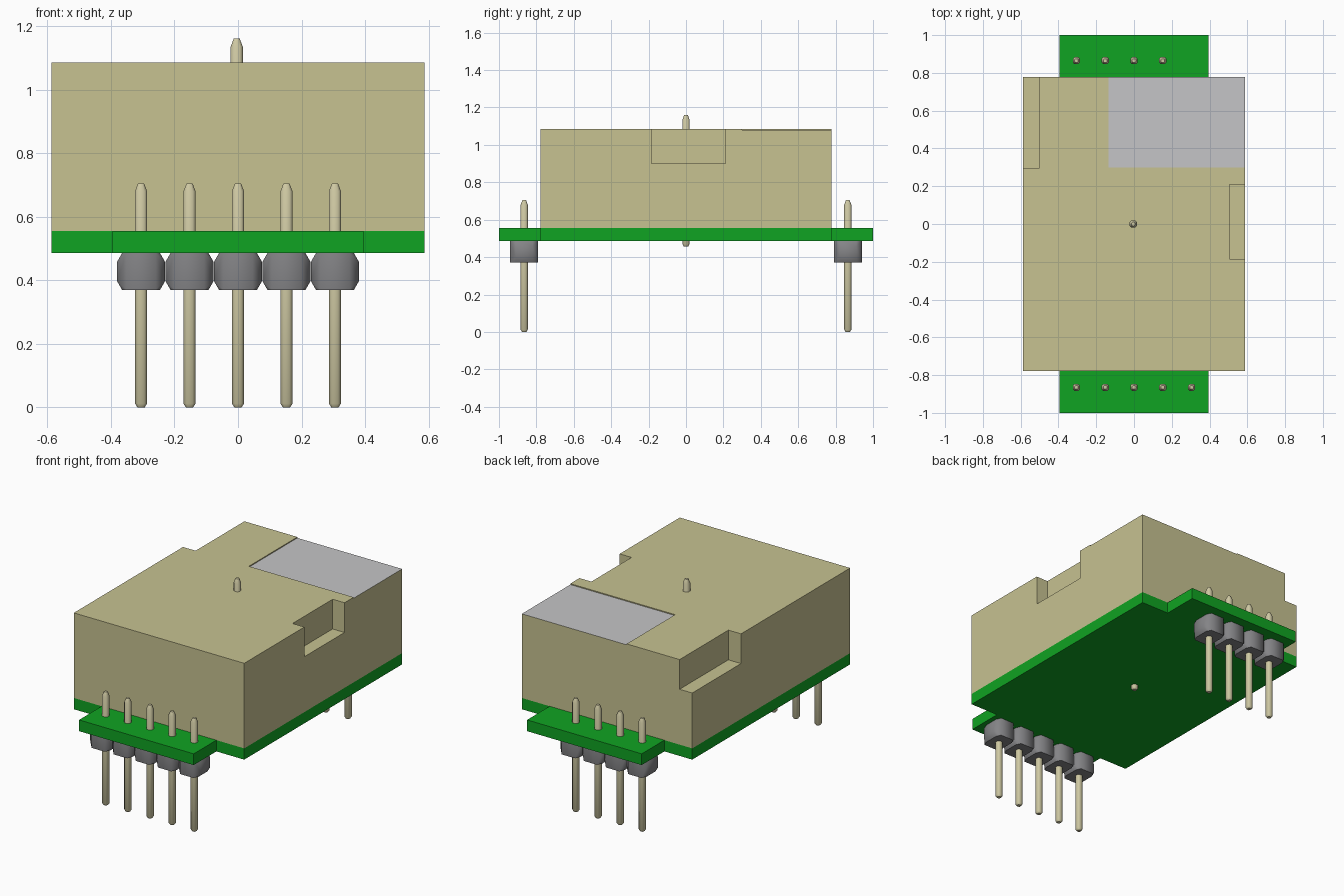
import bpy, bmesh, math
from mathutils import Vector

if "Cube" in bpy.data.objects:
    bpy.data.objects.remove(bpy.data.objects["Cube"])


def material(name, rgb):
    m = bpy.data.materials.new(name)
    m.diffuse_color = (*rgb, 1)
    m.use_nodes = True
    m.node_tree.nodes["Principled BSDF"].inputs["Base Color"].default_value = m.diffuse_color
    return m


TAN = material("tan_housing", (0.57, 0.54, 0.285))
GREEN = material("green_board", (0.005, 0.366, 0.016))
SILVER = material("light_grey_label", (0.56, 0.56, 0.57))
GREY = material("dark_grey_plastic", (0.23, 0.23, 0.24))
PIN = material("pale_gold_pin", (0.63, 0.59, 0.37))


def finish(name, bm, *mats):
    bmesh.ops.recalc_face_normals(bm, faces=bm.faces[:])
    me = bpy.data.meshes.new(name)
    bm.to_mesh(me)
    bm.free()
    for m in mats:
        me.materials.append(m)
    ob = bpy.data.objects.new(name, me)
    bpy.context.collection.objects.link(ob)
    return ob


def smooth(ob, angle):
    bpy.ops.object.select_all(action='DESELECT')
    ob.select_set(True)
    bpy.context.view_layer.objects.active = ob
    bpy.ops.object.shade_smooth_by_angle(angle=math.radians(angle))


def prism(name, outline, z0, z1, *mats):
    bm = bmesh.new()
    face = bm.faces.new([bm.verts.new((x, y, z0)) for x, y in outline])
    ext = bmesh.ops.extrude_face_region(bm, geom=[face], use_keep_orig=True)
    for v in ext["geom"]:
        if isinstance(v, bmesh.types.BMVert):
            v.co.z = z1
    return finish(name, bm, *mats)


def rect(x0, x1, y0, y1):
    return [(x0, y0), (x1, y0), (x1, y1), (x0, y1)]


# circuit board: a plus-like outline with a narrow tab at each end
W, L, T = 0.587, 0.777, 0.395
quarter = [(W, L), (T, L), (T, 1.0)]
half = quarter + [(-x, y) for x, y in reversed(quarter)]
prism("circuit_board", half + [(-x, -y) for x, y in half], 0.485, 0.555, GREEN)

# housing with two corner notches and a shallow label recess
TOP, LABEL_Z = 1.085, 1.079
housing = prism("housing", rect(-W, W, -L, L), 0.555, TOP, TAN, SILVER)
cuts = [(rect(0.505, 0.7, -0.185, 0.21), 0.9),
        (rect(-0.7, -0.5, 0.297, 0.9), 0.9),
        (rect(-0.135, 0.7, 0.3, 0.9), LABEL_Z)]
for outline, z in cuts:
    cutter = prism("cutter", outline, z, 1.3)
    cutter.hide_render = True
    mod = housing.modifiers.new("cut", 'BOOLEAN')
    mod.operation, mod.solver, mod.object = 'DIFFERENCE', 'EXACT', cutter
    bpy.context.view_layer.objects.active = housing
    bpy.ops.object.modifier_apply(modifier=mod.name)
    bpy.data.objects.remove(cutter)
# the recess floor is the silver label
for p in housing.data.polygons:
    p.material_index = int(p.normal.z > 0.9 and abs(p.center.z - LABEL_Z) < 0.002)


# square pin with chamfered edges and tapered ends
def pin(name, x, y, z0, z1):
    h, c = 0.019, 0.010
    ring = [(h, -c), (h, c), (c, h), (-c, h), (-h, c), (-h, -c), (-c, -h), (c, -h)]
    bm = bmesh.new()
    rings = [[bm.verts.new((x + s * a, y + s * b, z)) for a, b in ring]
             for z, s in ((z0, 0.6), (z0 + 0.012, 1), (z1 - 0.025, 1), (z1, 0.5))]
    for lo, hi in zip(rings, rings[1:]):
        for i in range(8):
            j = (i + 1) % 8
            bm.faces.new((lo[i], lo[j], hi[j], hi[i]))
    bm.faces.new(rings[0])
    bm.faces.new(rings[-1])
    smooth(finish(name, bm, PIN), 50)


# plastic header block with bevelled sides
def block(name, x, y):
    z0, z1, r = 0.37, 0.485, 0.028
    bm = bmesh.new()
    for sx in (-1, 1):
        for sy in (-1, 1):
            for z, inner in ((z0, z0 + r), (z1, z1 - r)):
                for px, py, pz in ((0.046, 0.075, z), (0.060, 0.045, z), (0.076, 0.045, inner)):
                    bm.verts.new((x + sx * px, y + sy * py, pz))
    hull = bmesh.ops.convex_hull(bm, input=bm.verts[:])
    bmesh.ops.dissolve_limit(bm, angle_limit=0.02, verts=bm.verts[:], edges=bm.edges[:])
    smooth(finish(name, bm, GREY), 50)


# five pins at the front, four at the back
for side, y, count in (("front", -0.865, 5), ("back", 0.865, 4)):
    for i in range(count):
        x = -0.305 + 0.1525 * i
        pin(f"{side}_pin_{i + 1}", x, y, 0.0, 0.705)
        block(f"{side}_header_block_{i + 1}", x, y)

# long pin through the middle
pin("centre_pin", -0.004, 0.0, 0.457, 1.16)
